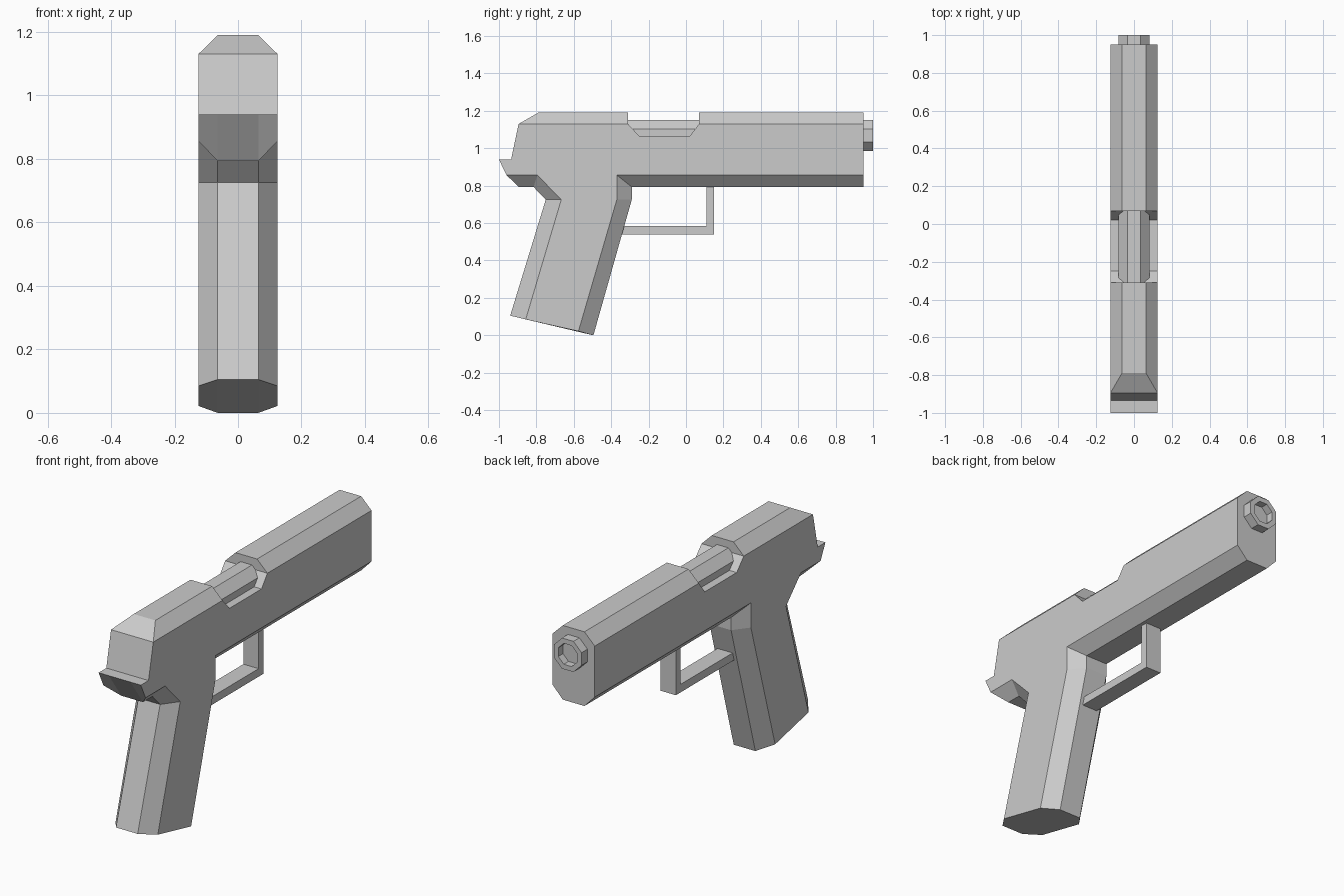
import bpy, bmesh, math

if "Cube" in bpy.data.objects:
    bpy.data.objects.remove(bpy.data.objects["Cube"])


def loft(name, rings, closed=False):
    """Join matching rings of points; cap the ends unless closed."""
    bm = bmesh.new()
    rows = [[bm.verts.new(p) for p in ring] for ring in rings]
    n = len(rows[0])
    for a, b in zip(rows, rows[1:]):
        for i in range(n):
            j = (i + 1) % n
            bm.faces.new((a[i], a[j], b[j], b[i]))
    bm.faces.new(rows[0])
    bm.faces.new(rows[-1])
    bmesh.ops.remove_doubles(bm, verts=bm.verts, dist=0.0005)
    bmesh.ops.recalc_face_normals(bm, faces=bm.faces)
    mesh = bpy.data.meshes.new(name)
    bm.to_mesh(mesh)
    bm.free()
    obj = bpy.data.objects.new(name, mesh)
    bpy.context.collection.objects.link(obj)
    return obj


def slab(profile, x):
    return [(x, y, z) for y, z in profile]


def octagon(apothem, y, z=1.068):
    r = apothem / math.cos(math.pi / 8)
    angles = [math.pi / 8 + k * math.pi / 4 for k in range(8)]
    return [(r * math.cos(a), y, z + r * math.sin(a)) for a in angles]


# Body and grip: (y, z) profile of the middle, paired with that of the flat sides
pairs = [
    ((0.95, 1.19), (0.95, 1.13)),
    ((0.95, 0.793), (0.95, 0.857)),
    ((-0.29, 0.793), (-0.37, 0.857)),
    ((-0.29, 0.725), (-0.37, 0.725)),
    ((-0.495, 0.0), (-0.575, 0.022)),
    ((-0.94, 0.105), (-0.857, 0.085)),
    ((-0.75, 0.725), (-0.667, 0.725)),
    ((-0.815, 0.793), (-0.795, 0.857)),
    ((-0.895, 0.793), (-0.96, 0.857)),
    ((-1.0, 0.94), (-1.0, 0.94)),
    ((-0.935, 0.94), (-0.935, 0.94)),
    ((-0.895, 1.13), (-0.895, 1.13)),
    ((-0.79, 1.19), (-0.895, 1.13)),
]
middle, side = zip(*pairs)
body = loft("body", [slab(side, -0.125), slab(middle, -0.064),
                     slab(middle, 0.064), slab(side, 0.125)])

# Opening in the top of the body
notch = [(-0.31, 1.3), (-0.31, 1.13), (-0.25, 1.065),
         (0.02, 1.065), (0.07, 1.13), (0.07, 1.3)]
cutter = loft("opening_cutter", [slab(notch, -0.2), slab(notch, 0.2)])
cutter.hide_render = True
cutter.display_type = 'WIRE'
cut = body.modifiers.new("opening", 'BOOLEAN')
cut.operation = 'DIFFERENCE'
cut.solver = 'EXACT'
cut.object = cutter

# Octagonal barrel with a recessed muzzle
loft("barrel", [octagon(0.082, -0.36), octagon(0.082, 1.0),
                octagon(0.056, 1.0), octagon(0.056, 0.96)])

# L-shaped guard below the body
guard = [(-0.36, 0.54), (0.15, 0.54), (0.15, 0.81),
         (0.11, 0.81), (0.11, 0.583), (-0.36, 0.583)]
loft("guard", [slab(guard, -0.045), slab(guard, 0.045)])
